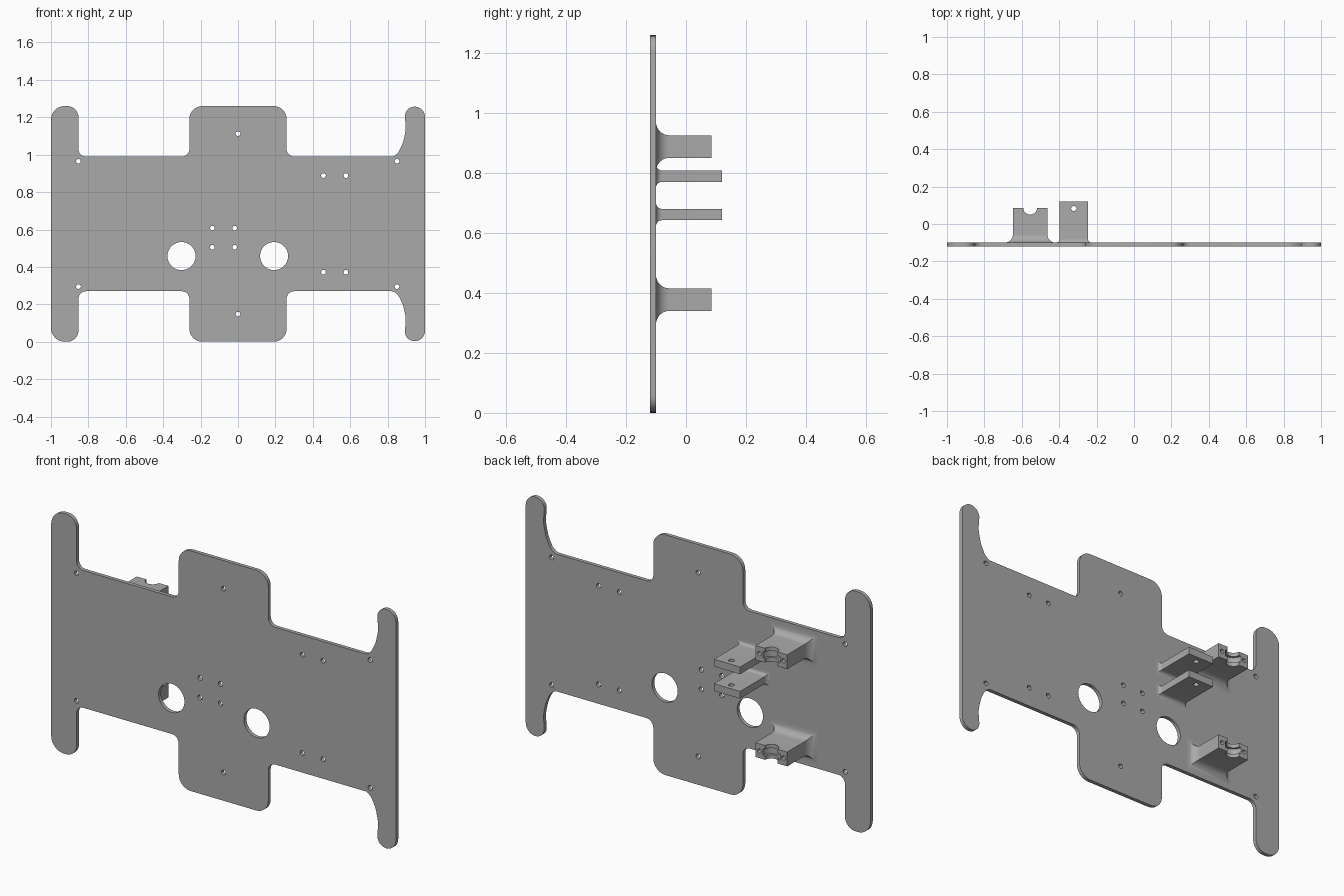
import bpy, bmesh
from math import pi, sin, cos, tan
from mathutils import Vector, Matrix

if "Cube" in bpy.data.objects:
    bpy.data.objects.remove(bpy.data.objects["Cube"])

MID = 0.63                    # height of the symmetry plane
FRONT, BACK = -0.12, -0.10    # plate faces

grey = bpy.data.materials.new("plain grey")
grey.use_nodes = True
grey.diffuse_color = (0.4, 0.4, 0.4, 1)
grey.node_tree.nodes["Principled BSDF"].inputs["Base Color"].default_value = grey.diffuse_color


def make_object(name, bm):
    bmesh.ops.recalc_face_normals(bm, faces=bm.faces)
    mesh = bpy.data.meshes.new(name)
    bm.to_mesh(mesh)
    bm.free()
    mesh.materials.append(grey)
    obj = bpy.data.objects.new(name, mesh)
    bpy.context.collection.objects.link(obj)
    return obj


def add_cylinder(bm, centre, radius, depth, axis, sides=32):
    turn = Matrix.Rotation(pi / 2, 4, "X") if axis == "Y" else Matrix()
    bmesh.ops.create_cone(bm, cap_ends=True, segments=sides, radius1=radius, radius2=radius,
                          depth=depth, matrix=Matrix.Translation(centre) @ turn)


def cut(obj, bm):
    """Subtract the cutter mesh, then smooth the curved walls."""
    cutter = make_object("cutter", bm)
    cutter.hide_render = True
    mod = obj.modifiers.new("holes", "BOOLEAN")
    mod.object, mod.operation, mod.solver = cutter, "DIFFERENCE", "EXACT"
    mod.use_self = True
    bpy.ops.object.select_all(action="DESELECT")
    bpy.context.view_layer.objects.active = obj
    obj.select_set(True)
    bpy.ops.object.modifier_apply(modifier=mod.name)
    bpy.data.objects.remove(cutter)
    bpy.ops.object.shade_smooth_by_angle(angle=pi / 6)


def round_corners(corners, steps=8):
    """Replace each (x, z, radius) corner with an arc."""
    out = []
    for i, (x, z, r) in enumerate(corners):
        p = Vector((x, z))
        a = Vector(corners[i - 1][:2]) - p
        b = Vector(corners[(i + 1) % len(corners)][:2]) - p
        half = a.angle(b) / 2
        if r == 0 or half > 1.56:
            out.append(p)
            continue
        reach = min(r / tan(half), 0.499 * a.length, 0.499 * b.length)
        a, b = a.normalized(), b.normalized()
        rad = reach * tan(half)
        centre = p + (a + b).normalized() * (rad / sin(half))
        start, end = p + a * reach - centre, p + b * reach - centre
        sweep = start.angle(end)
        for k in range(steps + 1):
            t = k / steps
            out.append(centre + (start * sin((1 - t) * sweep) + end * sin(t * sweep)) / sin(sweep))
    return out


# Main plate: upper outline mirrored about the middle
upper = [(-1, 1.26, 0.075), (-0.853, 1.26, 0.06), (-0.853, 0.99, 0.04),
         (-0.26, 0.99, 0.04), (-0.26, 1.26, 0.07), (0.26, 1.26, 0.07), (0.26, 0.99, 0.04),
         (0.83, 0.99, 0.03), (0.857, 1.01, 0.1), (0.883, 1.065, 0.15), (0.898, 1.135, 0.15),
         (0.888, 1.257, 0.056), (1, 1.257, 0.056)]
lower = [(x, 2 * MID - z, r) for x, z, r in reversed(upper)]
bm = bmesh.new()
face = bm.faces.new([bm.verts.new((p.x, FRONT, p.y)) for p in round_corners(upper + lower)])
grown = bmesh.ops.extrude_face_region(bm, geom=[face])["geom"]
bmesh.ops.translate(bm, vec=(0, BACK - FRONT, 0),
                    verts=[g for g in grown if isinstance(g, bmesh.types.BMVert)])
plate = make_object("main_plate", bm)

# Screw holes and two large round openings
holes = [(x, z) for x in (-0.137, -0.018) for z in (0.505, 0.607)]
for x, rise in ((0, 0.482), (-0.853, 0.335), (0.85, 0.335), (0.457, 0.258), (0.577, 0.258)):
    holes += [(x, MID + rise), (x, MID - rise)]
bm = bmesh.new()
for x, z in holes:
    add_cylinder(bm, (x, -0.11, z), 0.0125, 0.1, "Y", 24)
for x in (-0.302, 0.193):
    add_cylinder(bm, (x, -0.11, 0.458), 0.075, 0.1, "Y", 64)
cut(plate, bm)


def make_bracket(name, x0, x1, z0, z1, tip, flare, steps=8):
    """Block standing on the back of the plate with a flared foot."""
    bm = bmesh.new()
    levels = [(BACK - 0.01, flare)]
    for k in range(steps + 1):
        t = k / steps * pi / 2
        levels.append((BACK + flare * (1 - cos(t)), flare * (1 - sin(t))))
    levels.append((tip, 0))
    rings = [[bm.verts.new((x, y, z)) for x, z in
              ((x0 - o, z0 - o), (x1 + o, z0 - o), (x1 + o, z1 + o), (x0 - o, z1 + o))]
             for y, o in levels]
    for a, b in zip(rings, rings[1:]):
        for i in range(4):
            j = (i + 1) % 4
            bm.faces.new((a[i], a[j], b[j], b[i]))
    bm.faces.new(rings[0])
    bm.faces.new(rings[-1])
    return make_object(name, bm)


# Bearing saddles: grooved half-round notch and two screw holes in the end
for name, z0 in (("upper_saddle", 0.85), ("lower_saddle", 0.34)):
    saddle = make_bracket(name, -0.647, -0.463, z0, z0 + 0.075, 0.085, 0.045)
    x, z = -0.555, z0 + 0.0375
    bm = bmesh.new()
    add_cylinder(bm, (x, 0.087, z), 0.037, 0.2, "Z", 48)
    add_cylinder(bm, (x, 0.087, z), 0.05, 0.035, "Z", 48)
    for side in (-1, 1):
        add_cylinder(bm, (x + side * 0.07, 0.085, z), 0.011, 0.1, "Y", 24)
    cut(saddle, bm)

# Flat tabs with one hole each
for name, z0 in (("upper_tab", 0.77), ("lower_tab", 0.642)):
    tab = make_bracket(name, -0.398, -0.246, z0, z0 + 0.038, 0.12, 0.02)
    bm = bmesh.new()
    add_cylinder(bm, (-0.322, 0.083, z0), 0.014, 0.2, "Z", 24)
    cut(tab, bm)
